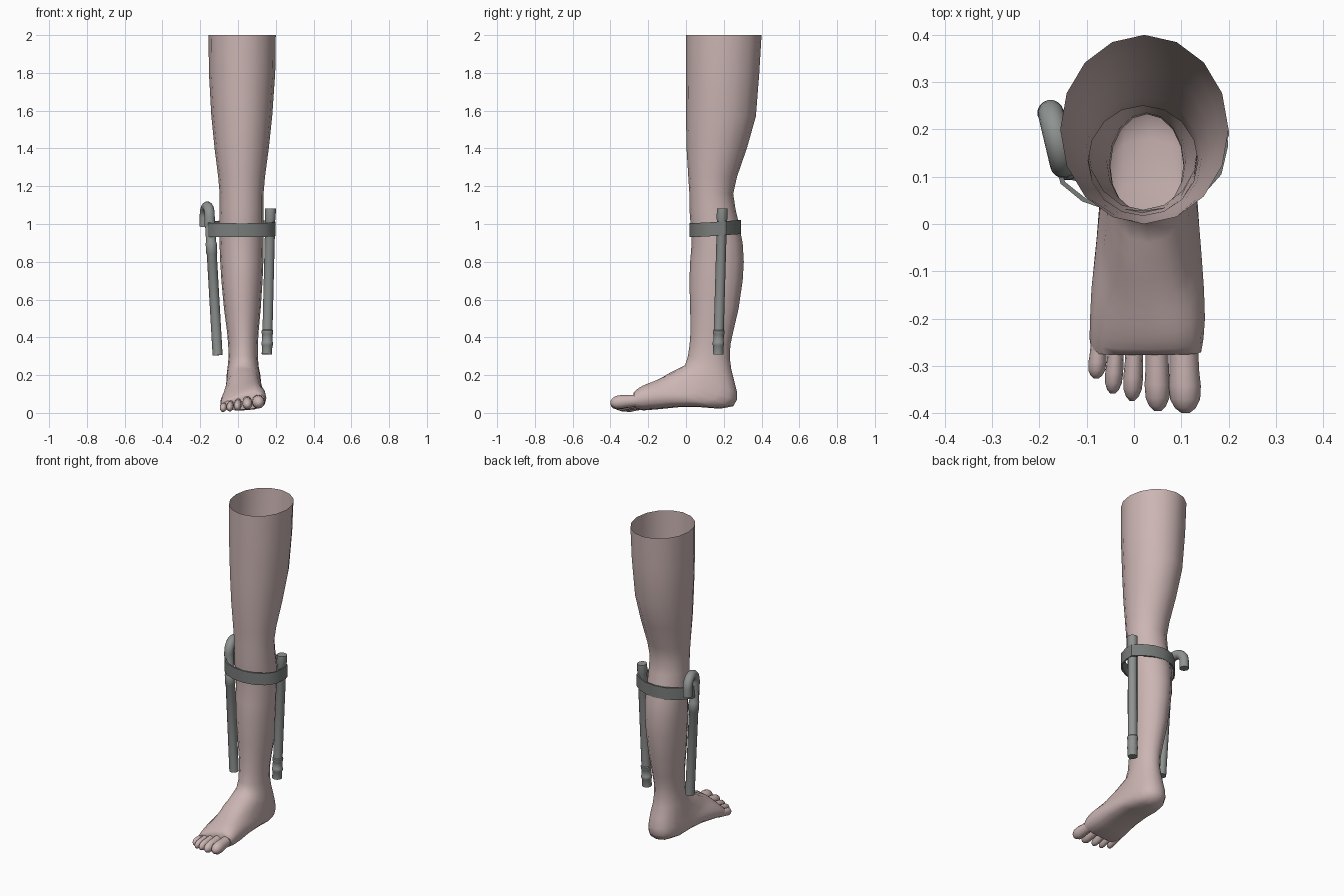
import bpy, bmesh, math
from mathutils import Vector


def material(name, rgb):
    m = bpy.data.materials.new(name)
    m.diffuse_color = (*rgb, 1)
    return m


SKIN = material("pale skin", (0.60, 0.465, 0.455))
STEEL = material("grey metal", (0.27, 0.29, 0.28))
STRAP = material("dark grey strap", (0.19, 0.205, 0.195))


def loft(name, rings, mat, cap_start=True, cap_end=True, cyclic=False, angle=60):
    """Skin a list of closed rings into one mesh."""
    bm = bmesh.new()
    vs = [[bm.verts.new(p) for p in r] for r in rings]
    n = len(vs[0])
    pairs = list(zip(vs, vs[1:])) + ([(vs[-1], vs[0])] if cyclic else [])
    for a, b in pairs:
        for i in range(n):
            j = (i + 1) % n
            bm.faces.new((a[i], a[j], b[j], b[i]))
    if cap_start:
        bm.faces.new(vs[0])
    if cap_end:
        bm.faces.new(vs[-1])
    bmesh.ops.recalc_face_normals(bm, faces=bm.faces[:])
    me = bpy.data.meshes.new(name)
    bm.to_mesh(me)
    bm.free()
    me.materials.append(mat)
    ob = bpy.data.objects.new(name, me)
    bpy.context.collection.objects.link(ob)
    bpy.ops.object.select_all(action='DESELECT')
    ob.select_set(True)
    bpy.context.view_layer.objects.active = ob
    bpy.ops.object.shade_smooth_by_angle(angle=math.radians(angle))
    return ob


def power(v, p):
    return math.copysign(abs(v) ** p, v)


def section(fy, fz, by, bz, x0, x1, p=1.0, n=16):
    """Oval ring running from a front point to a back point."""
    ring = []
    for i in range(n):
        a = 2 * math.pi * i / n
        c, s = power(math.cos(a), p), power(math.sin(a), p)
        x = (x0 + x1) / 2 + (x1 - x0) / 2 * c
        y = (fy + by) / 2 + (by - fy) / 2 * s
        z = (fz + bz) / 2 + (bz - fz) / 2 * s
        # the instep slopes down towards the little toe
        z *= 1 - 14 * max(0, -0.08 - y) * max(0, 0.08 - x)
        ring.append((x, y, z))
    return ring


# leg: height, front y, back y, left x, right x
LEG = [
    (2.00, 0.000, 0.400, -0.156, 0.200), (1.80, 0.000, 0.388, -0.154, 0.197),
    (1.57, 0.000, 0.370, -0.141, 0.181), (1.40, 0.003, 0.322, -0.124, 0.163),
    (1.25, 0.012, 0.270, -0.105, 0.143), (1.16, 0.018, 0.250, -0.097, 0.135),
    (1.08, 0.018, 0.262, -0.097, 0.135), (1.00, 0.024, 0.280, -0.100, 0.135),
    (0.90, 0.030, 0.300, -0.098, 0.136), (0.80, 0.022, 0.306, -0.094, 0.134),
    (0.70, 0.018, 0.300, -0.088, 0.130), (0.55, 0.022, 0.278, -0.074, 0.120),
    (0.43, 0.024, 0.250, -0.058, 0.109), (0.36, 0.019, 0.235, -0.052, 0.105),
]
# foot: front y, front z, back y, back z, left x, right x
FOOT = [
    (0.010, 0.300, 0.232, 0.290, -0.050, 0.105),
    (-0.005, 0.252, 0.240, 0.230, -0.055, 0.110),
    (-0.040, 0.235, 0.255, 0.170, -0.060, 0.118),
    (-0.080, 0.215, 0.270, 0.110, -0.062, 0.122),
    (-0.120, 0.197, 0.270, 0.070, -0.066, 0.127),
    (-0.160, 0.180, 0.250, 0.035, -0.070, 0.132),
    (-0.190, 0.168, 0.180, 0.022, -0.076, 0.138),
    (-0.215, 0.157, 0.080, 0.030, -0.082, 0.143),
    (-0.235, 0.147, -0.040, 0.030, -0.090, 0.148),
    (-0.250, 0.137, -0.150, 0.020, -0.093, 0.150),
    (-0.265, 0.125, -0.220, 0.015, -0.094, 0.147),
    (-0.277, 0.110, -0.265, 0.020, -0.090, 0.142),
]
rings = [section(f, z, b, z, x0, x1) for z, f, b, x0, x1 in LEG]
rings += [section(*r, p=1 - 0.25 * min(1, i / 4)) for i, r in enumerate(FOOT)]
loft("leg_and_foot", rings, SKIN, cap_start=False)

# toes: base x, tip x, tip y, half width, half height, base z, tip z
TOES = [
    ("little_toe", -0.072, -0.080, -0.327, 0.019, 0.024, 0.040, 0.024),
    ("fourth_toe", -0.035, -0.045, -0.359, 0.019, 0.026, 0.052, 0.027),
    ("middle_toe", 0.003, -0.004, -0.374, 0.021, 0.028, 0.060, 0.033),
    ("second_toe", 0.048, 0.050, -0.396, 0.027, 0.031, 0.068, 0.043),
    ("big_toe", 0.104, 0.109, -0.400, 0.034, 0.036, 0.068, 0.054),
]
TOE_PROFILE = [(0, 0.85), (0.3, 0.9), (0.5, 0.92), (0.68, 1), (0.84, 0.93),
               (0.94, 0.65), (1, 0.25)]
for name, xb, xt, ty, w, h, zb, zt in TOES:
    rings = []
    for t, k in TOE_PROFILE:
        x, y, z = xb + (xt - xb) * t, -0.22 + (ty + 0.22) * t, zb + (zt - zb) * t
        rings.append([(x + w * k * math.cos(a), y, z + h * k * math.sin(a))
                      for a in (2 * math.pi * i / 12 for i in range(12))])
    loft(name, rings, SKIN)


def tube(name, path, radii, mat, n=16):
    """Round bar along a path, with one radius per point."""
    pts = [Vector(p) for p in path]
    ref = Vector((0.98, 0.2, 0))
    rings = []
    for i, p in enumerate(pts):
        t = (pts[min(i + 1, len(pts) - 1)] - pts[max(i - 1, 0)]).normalized()
        u = (ref - t * ref.dot(t)).normalized()
        w = t.cross(u)
        rings.append([p + radii[i] * (u * math.cos(a) + w * math.sin(a))
                      for a in (2 * math.pi * k / n for k in range(n))])
    return loft(name, rings, mat, angle=35)


def straight(name, a, b, steps, mat):
    """Straight bar; steps are (height, radius) pairs, giving raised collars."""
    a, b = Vector(a), Vector(b)
    path = [a.lerp(b, (z - a.z) / (b.z - a.z)) for z, r in steps]
    return tube(name, path, [r for z, r in steps], mat)


# right splint bar with collars near the lower end
straight("right_bar", (0.153, 0.170, 0.31), (0.172, 0.192, 1.082),
         [(0.31, 0.028), (0.355, 0.028), (0.36, 0.031), (0.375, 0.031),
          (0.38, 0.028), (0.415, 0.028), (0.42, 0.031), (0.435, 0.031),
          (0.44, 0.027), (1.02, 0.027), (1.025, 0.029), (1.082, 0.029)], STEEL)

# left splint bar, ending in a hook like a cane handle
straight("left_bar", (-0.108, 0.115, 0.305), (-0.150, 0.125, 1.035),
         [(0.305, 0.027), (0.84, 0.027), (0.845, 0.030), (0.90, 0.030),
          (0.905, 0.027), (1.035, 0.027)], STEEL)
hook = [(-0.1495, 0.125, 0.99)]
for i in range(13):
    a = math.pi * i / 12
    hook.append((-0.163 + 0.013 * math.cos(a), 0.180 - 0.055 * math.cos(a),
                 1.036 + 0.056 * math.sin(a)))
hook.append((-0.177, 0.235, 0.985))
tube("hook_handle", hook, [0.0275] * len(hook), STEEL)

# strap round the leg and both bars
LOOP = [(-0.167, 0.125), (-0.155, 0.085), (-0.110, 0.048), (-0.045, 0.025),
        (0.020, 0.018), (0.085, 0.028), (0.145, 0.060), (0.185, 0.105),
        (0.199, 0.165), (0.196, 0.212), (0.150, 0.250), (0.090, 0.280),
        (0.020, 0.292), (-0.050, 0.278), (-0.110, 0.235), (-0.155, 0.175)]
rings = []
for x, y in LOOP:
    z = 0.932 + 0.07 * max(0, y - 0.08)
    d = Vector((x - 0.017, y - 0.155, 0)).normalized() * 0.01
    rings.append([(x, y, z), (x, y, z + 0.074),
                  (x - d.x, y - d.y, z + 0.074), (x - d.x, y - d.y, z)])
loft("leg_strap", rings, STRAP, False, False, cyclic=True, angle=40)
